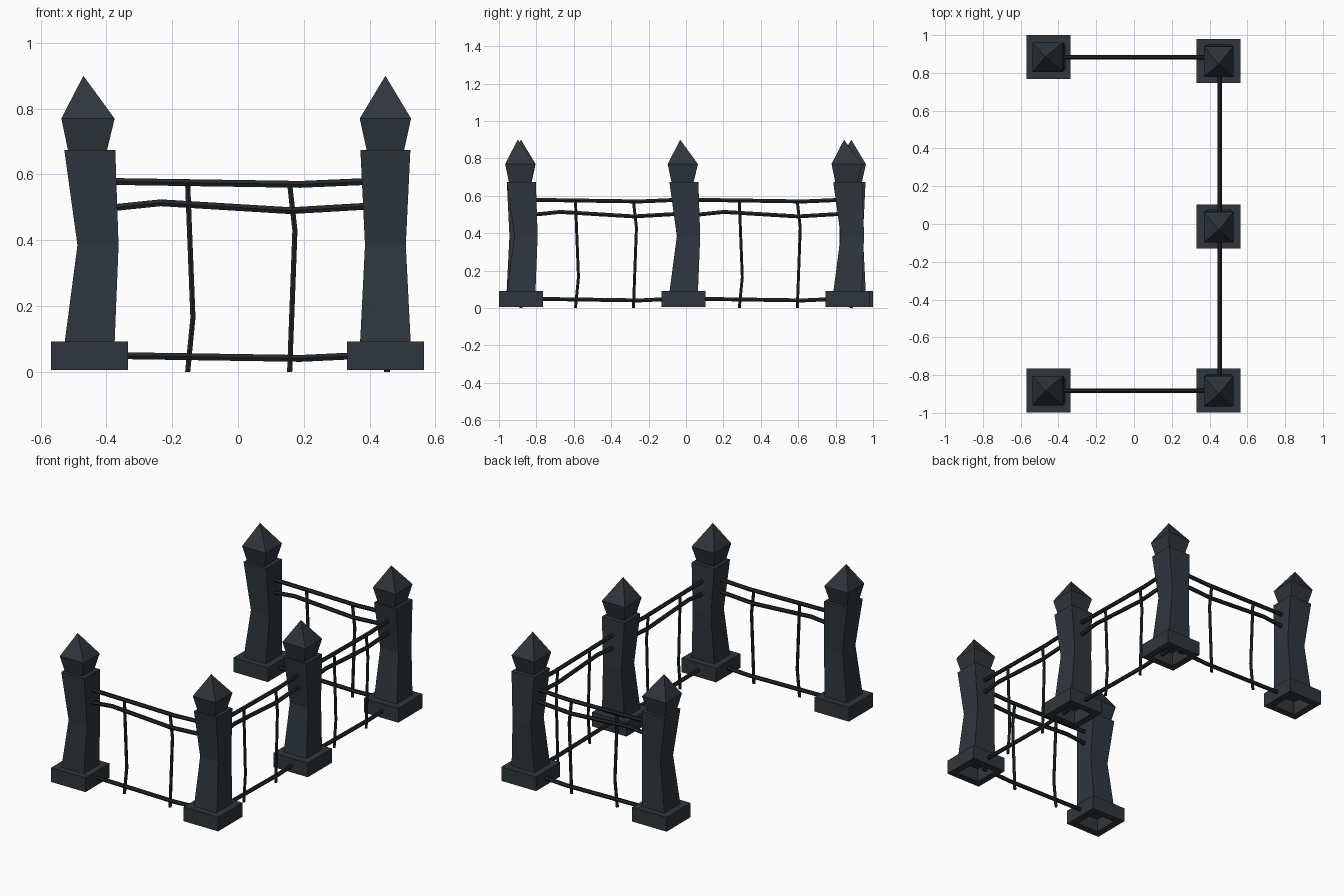
import bpy, bmesh, math
from mathutils import Matrix, Vector

if "Cube" in bpy.data.objects:
    bpy.data.objects.remove(bpy.data.objects["Cube"])


def material(name, rgb):
    m = bpy.data.materials.new(name)
    m.diffuse_color = (*rgb, 1)
    m.use_nodes = True
    m.node_tree.nodes["Principled BSDF"].inputs["Base Color"].default_value = m.diffuse_color
    return m


STONE = material("dark slate stone", (0.028, 0.037, 0.045))
IRON = material("blackened iron", (0.016, 0.021, 0.022))


def finish(bm, name, mat, place):
    bmesh.ops.recalc_face_normals(bm, faces=bm.faces[:])
    me = bpy.data.meshes.new(name)
    bm.to_mesh(me)
    bm.free()
    me.materials.append(mat)
    ob = bpy.data.objects.new(name, me)
    ob.matrix_world = place
    bpy.context.collection.objects.link(ob)


def loft(bm, rings):
    """Skin between equal-sized rings of points and cap both ends."""
    vs = [[bm.verts.new(p) for p in r] for r in rings]
    n = len(vs[0])
    for a, b in zip(vs, vs[1:]):
        for i in range(n):
            j = (i + 1) % n
            bm.faces.new((a[i], a[j], b[j], b[i]))
    bm.faces.new(vs[0])
    bm.faces.new(vs[-1])


def square(x0, x1, h, z):
    return [(x0, -h, z), (x1, -h, z), (x1, h, z), (x0, h, z)]


def post(name, place):
    # plinth with a hollow underside
    bm = bmesh.new()
    loft(bm, [square(-h, h, h, z) for h, z in
              ((0.075, 0.088), (0.075, 0.005), (0.117, 0.005), (0.117, 0.092))])
    finish(bm, name + "_base", STONE, place)
    # crooked waisted shaft
    bm = bmesh.new()
    loft(bm, [square(-0.075, 0.077, 0.077, 0.088),
              square(-0.036, 0.089, 0.062, 0.385),
              square(-0.076, 0.079, 0.076, 0.675)])
    finish(bm, name + "_shaft", STONE, place)
    # pointed finial leaning to one side
    bm = bmesh.new()
    loft(bm, [square(-0.064, 0.053, 0.056, 0.67),
              square(-0.085, 0.077, 0.078, 0.77)])
    top = max(bm.faces, key=lambda f: f.calc_center_median().z)
    tip = bmesh.ops.poke(bm, faces=[top])["verts"][0]
    tip.co = (-0.018, 0, 0.9)
    finish(bm, name + "_finial", STONE, place)


def bar(name, points, radius, upright, place):
    """Six-sided bar through (x, z) points."""
    rings = []
    for x, z in points:
        ring = []
        for k in range(6):
            a = k * math.pi / 3
            c, s = radius * math.cos(a), radius * math.sin(a)
            ring.append((x + s, c, z) if upright else (x, c, z + s))
        rings.append(ring)
    bm = bmesh.new()
    loft(bm, rings)
    finish(bm, name, IRON, place)


def panel(name, place):
    # three bent rails
    bar(name + "_top_rail", [(-0.40, 0.579), (0.19, 0.57), (0.40, 0.579)], 0.012, False, place)
    bar(name + "_middle_rail", [(-0.40, 0.497), (-0.235, 0.514), (0.16, 0.49), (0.40, 0.504)],
        0.012, False, place)
    bar(name + "_bottom_rail", [(-0.40, 0.05), (0.19, 0.041), (0.40, 0.051)], 0.012, False, place)
    # two kinked uprights
    bar(name + "_left_upright", [(-0.153, 0), (-0.137, 0.165), (-0.153, 0.572)], 0.009, True, place)
    bar(name + "_right_upright", [(0.157, 0), (0.173, 0.43), (0.157, 0.572)], 0.009, True, place)


def at(x, y, turned):
    return Matrix.Translation(Vector((x, y, 0))) @ Matrix.Rotation(math.pi / 2 * turned, 4, 'Z')


# posts: the side row is turned a quarter
for name, x, y, turned in (("front_left_post", -0.452, -0.882, 0),
                           ("back_left_post", -0.452, 0.884, 0),
                           ("front_right_post", 0.448, -0.882, 1),
                           ("middle_right_post", 0.448, -0.013, 1),
                           ("back_right_post", 0.448, 0.863, 1)):
    post(name, at(x, y, turned))

# fence panels between the posts
for name, x, y, turned in (("front_panel", 0, -0.882, 0),
                           ("back_panel", 0, 0.884, 0),
                           ("side_front_panel", 0.453, -0.438, 1),
                           ("side_back_panel", 0.453, 0.438, 1)):
    panel(name, at(x, y, turned))
